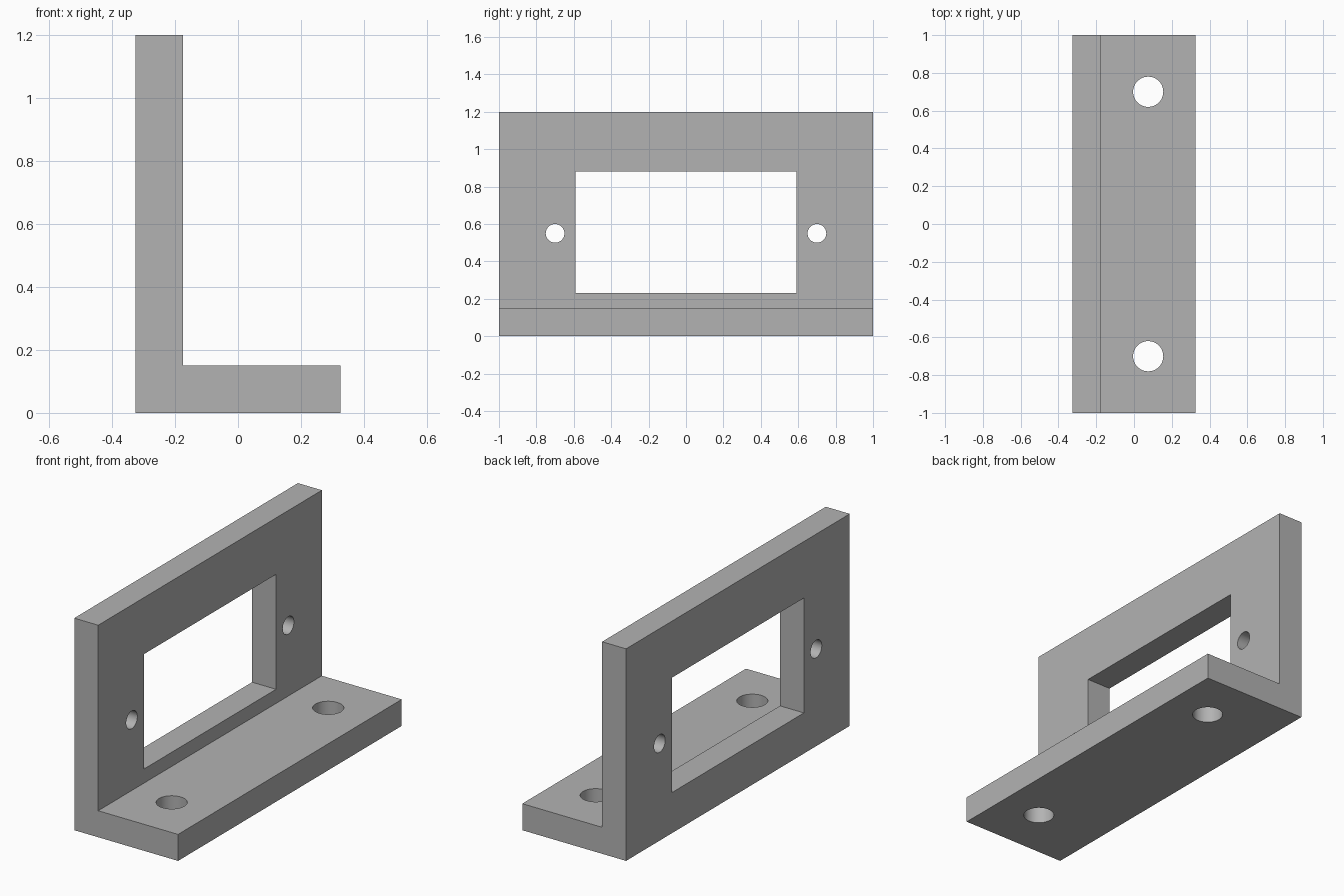
import bpy
import bmesh
from math import pi
from mathutils import Matrix, Vector

cube = bpy.data.objects.get("Cube")
if cube:
    bpy.data.objects.remove(cube, do_unlink=True)

HALF_X, HALF_Y, HEIGHT, THICK = 0.325, 1.0, 1.2, 0.15
INNER_X = THICK - HALF_X

grey = bpy.data.materials.new("plain grey")
grey.use_nodes = True
colour = (0.45, 0.45, 0.45, 1)
grey.diffuse_color = colour
grey.node_tree.nodes["Principled BSDF"].inputs["Base Color"].default_value = colour


def add_object(name, bm):
    bmesh.ops.recalc_face_normals(bm, faces=bm.faces)
    mesh = bpy.data.meshes.new(name)
    bm.to_mesh(mesh)
    bm.free()
    mesh.materials.append(grey)
    obj = bpy.data.objects.new(name, mesh)
    bpy.context.collection.objects.link(obj)
    return obj


def add_cylinder(bm, centre, radius, depth, rotation=Matrix()):
    bmesh.ops.create_cone(bm, cap_ends=True, segments=48, radius1=radius,
                          radius2=radius, depth=depth,
                          matrix=Matrix.Translation(centre) @ rotation)


# L-shaped bracket: side profile extruded along its length
bm = bmesh.new()
profile = [(-HALF_X, 0), (HALF_X, 0), (HALF_X, THICK),
           (INNER_X, THICK), (INNER_X, HEIGHT), (-HALF_X, HEIGHT)]
face = bm.faces.new([bm.verts.new((x, -HALF_Y, z)) for x, z in profile])
extruded = bmesh.ops.extrude_face_region(bm, geom=[face])["geom"]
bmesh.ops.translate(bm, vec=(0, 2 * HALF_Y, 0),
                    verts=[v for v in extruded if isinstance(v, bmesh.types.BMVert)])
bracket = add_object("angle_bracket", bm)

# Cutters: wall window, small wall holes and larger base holes
bm = bmesh.new()
wall_x = INNER_X - THICK / 2
bmesh.ops.create_cube(bm, size=1, matrix=Matrix.Translation((wall_x, 0, 0.555))
                      @ Matrix.Diagonal((2 * THICK, 1.18, 0.65, 1)))
for side in (-1, 1):
    add_cylinder(bm, Vector((wall_x, side * 0.7, 0.55)), 0.05, 2 * THICK,
                 Matrix.Rotation(pi / 2, 4, "Y"))
    add_cylinder(bm, Vector((0.075, side * 0.7, THICK / 2)), 0.08, 2 * THICK)
cutter = add_object("opening_cutter", bm)
cutter.hide_render = True
cutter.hide_viewport = True
cutter.display_type = "WIRE"

cut = bracket.modifiers.new("openings", "BOOLEAN")
cut.operation = "DIFFERENCE"
cut.solver = "EXACT"
cut.object = cutter

# Bake the cut, remove the helper and smooth only the hole walls
bpy.context.view_layer.update()
depsgraph = bpy.context.evaluated_depsgraph_get()
baked = bpy.data.meshes.new_from_object(bracket.evaluated_get(depsgraph))
bracket.modifiers.clear()
bracket.data = baked
bpy.data.objects.remove(cutter, do_unlink=True)

bpy.ops.object.select_all(action="DESELECT")
bracket.select_set(True)
bpy.context.view_layer.objects.active = bracket
bpy.ops.object.shade_smooth_by_angle(angle=pi / 6)
